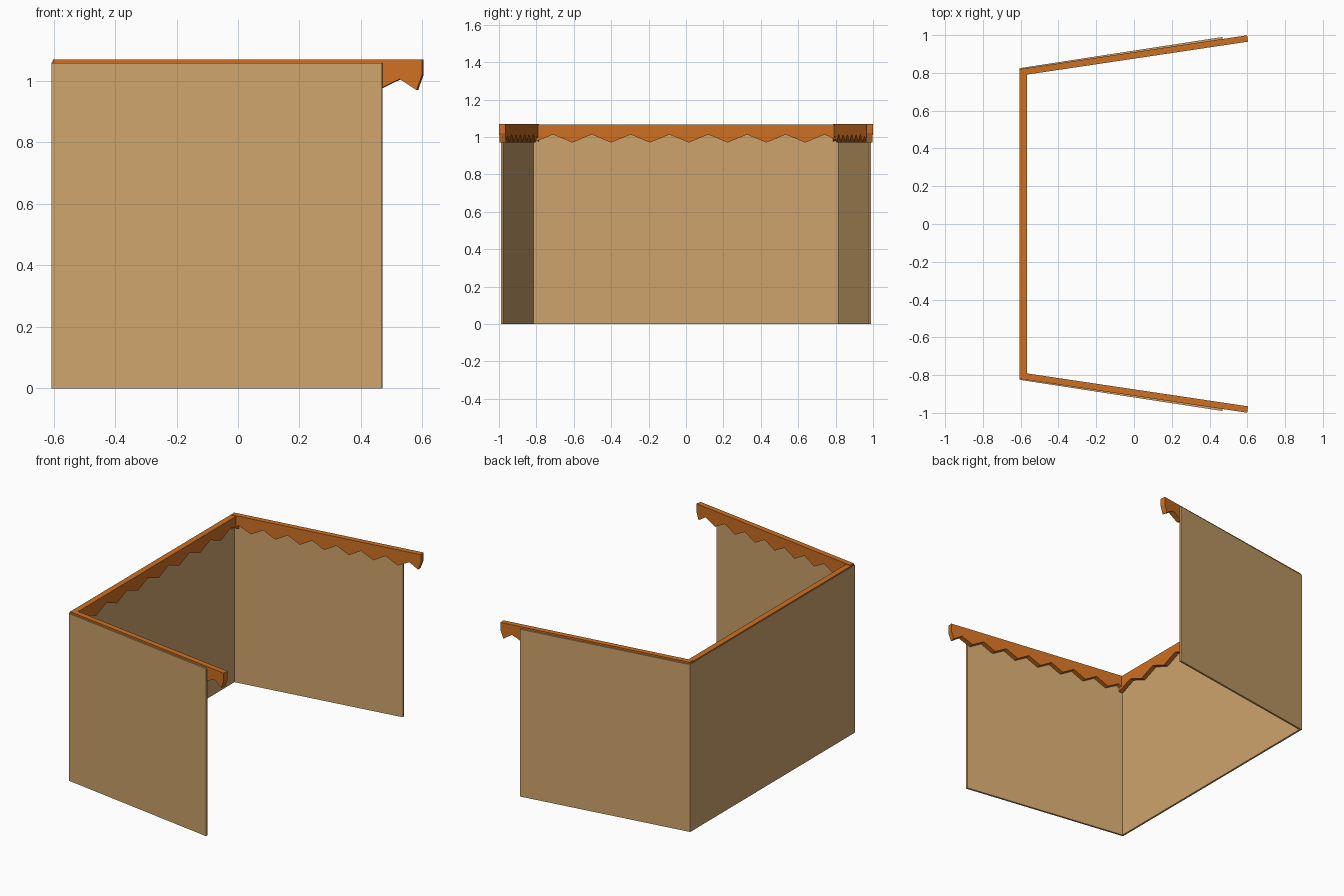
import bpy, bmesh, math
from mathutils import Vector

if "Cube" in bpy.data.objects:
    bpy.data.objects.remove(bpy.data.objects["Cube"])


def material(name, rgb):
    m = bpy.data.materials.new(name)
    m.diffuse_color = (*rgb, 1)
    m.use_nodes = True
    m.node_tree.nodes["Principled BSDF"].inputs["Base Color"].default_value = m.diffuse_color
    return m


CLOTH = material("tan panel", (0.62, 0.37, 0.15))
TRIM = material("orange trim", (0.61, 0.16, 0.016))


def plate(name, start, end, profile, thickness, side, mat):
    """Stand a (distance, height) outline on the line start-end and give it
    thickness towards one side (+1 = left of the line, -1 = right)."""
    a, b = Vector((*start, 0)), Vector((*end, 0))
    d = (b - a).normalized()
    n = Vector((-d.y, d.x, 0)) * side * thickness
    bm = bmesh.new()
    verts = [bm.verts.new(a + d * s + Vector((0, 0, z))) for s, z in profile]
    face = bm.faces.new(verts)
    new = bmesh.ops.extrude_face_region(bm, geom=[face])["geom"]
    bmesh.ops.translate(bm, vec=n, verts=[g for g in new if isinstance(g, bmesh.types.BMVert)])
    bmesh.ops.recalc_face_normals(bm, faces=bm.faces)
    me = bpy.data.meshes.new(name)
    bm.to_mesh(me)
    bm.free()
    me.materials.append(mat)
    ob = bpy.data.objects.new(name, me)
    bpy.context.collection.objects.link(ob)
    return ob


def length(a, b):
    return math.dist(a, b)


def wall_profile(l, h):
    return [(0, 0), (l, 0), (l, h), (0, h)]


def zigzag(first, pitch, count, low=0.97, high=1.013):
    """Alternating low and high points, starting low."""
    return [(first + i * pitch / 2, high if i % 2 else low) for i in range(count)]


# back panel
a, b = (-0.607, -0.82), (-0.607, 0.825)
plate("back_panel", a, b, wall_profile(length(a, b), 1.06), 0.012, -1, CLOTH)

# back scalloped trim
a, b = (-0.604, -0.815), (-0.604, 0.82)
l = length(a, b)
plate("back_trim", a, b, zigzag(0.0, 0.2075, 16) + [(l, 0.975), (l, 1.066), (0, 1.066)],
      0.037, -1, TRIM)

# splayed side panels and their trims
for name, s in (("left", 1), ("right", -1)):
    a, b = (-0.605, 0.825 * s), (0.468, 0.99 * s)
    plate(name + "_panel", a, b, wall_profile(length(a, b), 1.058), 0.012, -s, CLOTH)

    a, b = (-0.602, 0.82 * s), (0.599, 0.999 * s)
    l = length(a, b)
    k = l / 1.201
    # even teeth, then a shorter last tooth with a clipped tip
    teeth = zigzag(0.124 * k, 0.155 * k, 13)
    prof = [(0, 0.975), (0.048, 1.01)] + teeth
    prof += [(1.128 * k, 1.006), (1.183 * k, 0.97), (l, 1.02), (l, 1.069), (0, 1.069)]
    plate(name + "_trim", a, b, prof, 0.034, -s, TRIM)
